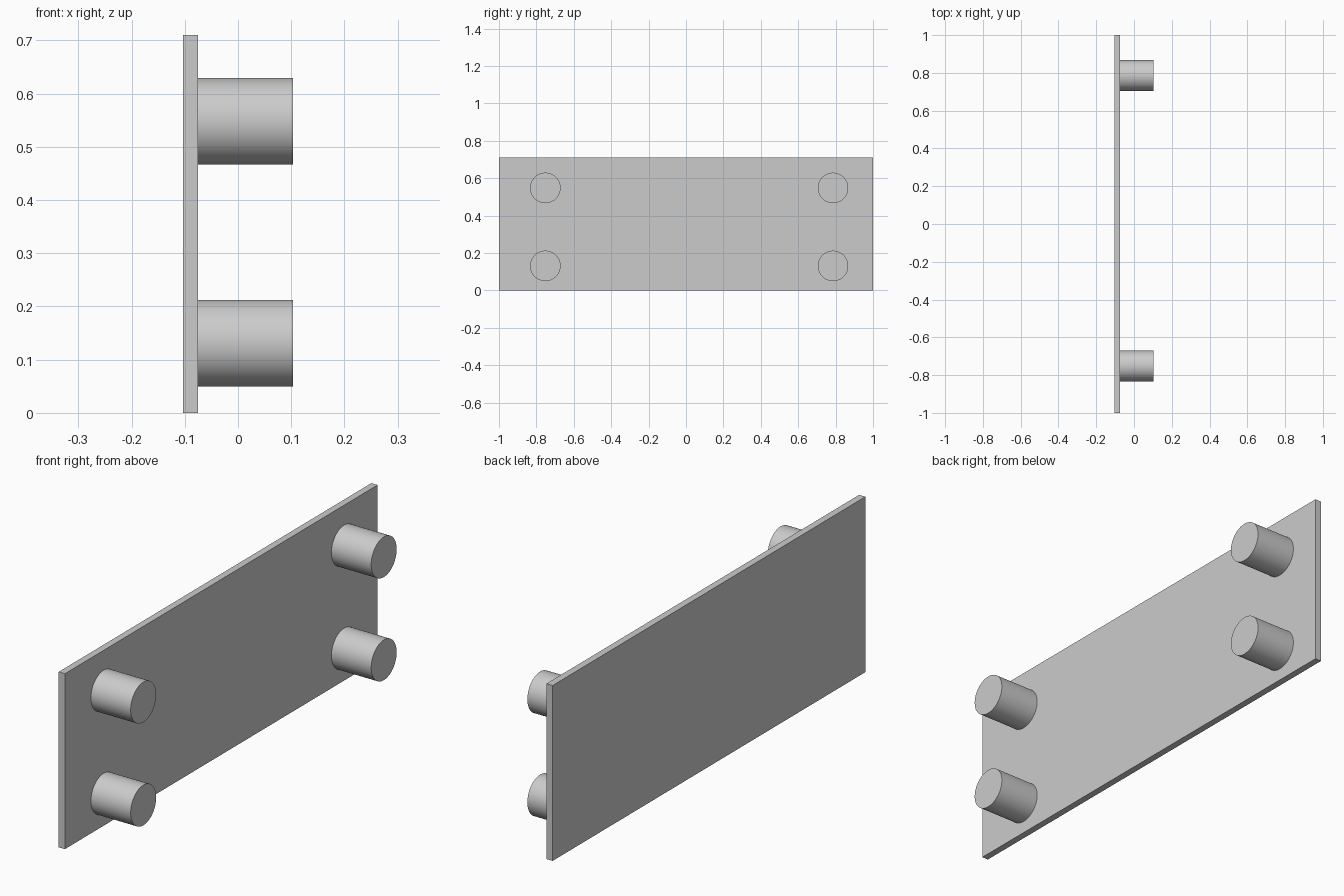
import bpy
import math

cube = bpy.data.objects.get("Cube")
if cube:
    bpy.data.objects.remove(cube, do_unlink=True)

# Single grey material
GREY = (0.6, 0.6, 0.6, 1)
grey = bpy.data.materials.new("plain_grey")
grey.use_nodes = True
grey.diffuse_color = GREY
for node in grey.node_tree.nodes:
    if node.type == "BSDF_PRINCIPLED":
        node.inputs["Base Color"].default_value = GREY

BACK, FACE, TIP = -0.103, -0.075, 0.103
HEIGHT = 0.71
PEG_RADIUS = 0.0815


def finish(name):
    obj = bpy.context.object
    obj.name = name
    obj.data.materials.append(grey)
    return obj


# Thin upright plate
bpy.ops.mesh.primitive_cube_add(size=1, location=((BACK + FACE) / 2, 0, HEIGHT / 2))
plate = finish("plate")
plate.scale = (FACE - BACK, 2, HEIGHT)
bpy.ops.object.transform_apply(location=False, rotation=False, scale=True)

# Four round pegs standing out from the plate towards +x
for side, y in (("front", -0.752), ("back", 0.786)):
    for level, z in (("lower", 0.131), ("upper", 0.548)):
        bpy.ops.mesh.primitive_cylinder_add(
            vertices=64, radius=PEG_RADIUS, depth=TIP - FACE,
            location=((FACE + TIP) / 2, y, z), rotation=(0, math.pi / 2, 0))
        finish(f"{side}_{level}_peg")
        bpy.ops.object.shade_smooth_by_angle(angle=math.radians(30))
